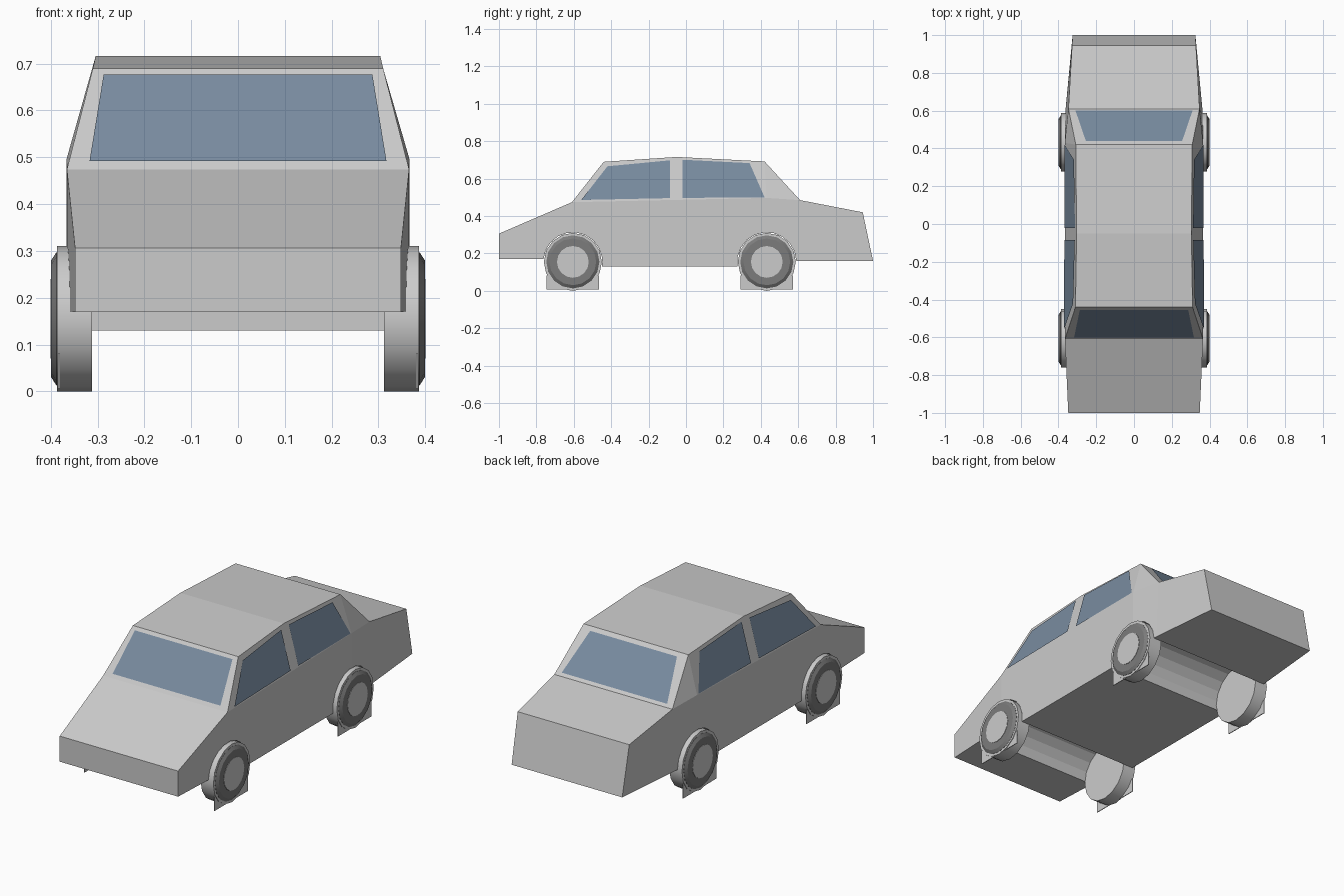
import bpy, bmesh
from math import sin, cos, pi, radians
from mathutils import Vector

if "Cube" in bpy.data.objects:
    bpy.data.objects.remove(bpy.data.objects["Cube"])


def material(name, rgb):
    m = bpy.data.materials.new(name)
    m.diffuse_color = (*rgb, 1)
    m.use_nodes = True
    m.node_tree.nodes["Principled BSDF"].inputs["Base Color"].default_value = m.diffuse_color
    return m


glass = material("glass", (0.19, 0.26, 0.35))
rubber = material("dark_rubber", (0.2, 0.2, 0.2))


def finish(bm, name, mat=None, smooth=False, recalc=True):
    if recalc:
        bmesh.ops.recalc_face_normals(bm, faces=bm.faces)
    me = bpy.data.meshes.new(name)
    bm.to_mesh(me)
    bm.free()
    ob = bpy.data.objects.new(name, me)
    bpy.context.collection.objects.link(ob)
    if mat:
        me.materials.append(mat)
    if smooth:
        bpy.ops.object.select_all(action='DESELECT')
        ob.select_set(True)
        bpy.context.view_layer.objects.active = ob
        bpy.ops.object.shade_smooth_by_angle(angle=radians(30))
    return ob


def interp(table, t):
    for (a, va), (b, vb) in zip(table, table[1:]):
        if t <= b:
            return va + (vb - va) * max(0, t - a) / (b - a)
    return table[-1][1]


def arch(cy, start, end, n=10):
    angles = [radians(start + (end - start) * i / n) for i in range(n + 1)]
    return [(cy + 0.158 * cos(a), 0.155 + 0.158 * sin(a)) for a in angles]


# Lower body: side profile with wheel channels, extruded then tapered in plan
AXLES = {"front": -0.605, "rear": 0.432}
profile = [(-1, .17), (-1, .306), (-.61, .474), (.43, .497), (.61, .485),
           (.945, .42), (1, .16)]
profile += arch(AXLES["rear"], 2, 189) + arch(AXLES["front"], -9, 174.5)
WIDTH = [(-1, .348), (-.61, .3655), (.43, .366), (.61, .362), (.945, .328), (1, .325)]

bm = bmesh.new()
left, right = ([bm.verts.new((s, y, z)) for y, z in profile] for s in (-1, 1))
bm.faces.new(left)
bm.faces.new(right[::-1])
for i in range(len(profile)):
    j = (i + 1) % len(profile)
    bm.faces.new((left[i], right[i], right[j], left[j]))
for y in (-.61, .43, .61):
    bmesh.ops.bisect_plane(bm, geom=bm.verts[:] + bm.edges[:] + bm.faces[:],
                           plane_co=(0, y, 0), plane_no=(0, 1, 0), dist=1e-5)
for v in bm.verts:
    w = interp(WIDTH, v.co.y)
    if 0.6 < v.co.y < 0.7 and v.co.z > 0.4:
        w = 0.347
    v.co.x = w if v.co.x > 0 else -w
finish(bm, "lower_body")

# Cabin: hull of belt line and roof line
bm = bmesh.new()
for x, y, z in [(.3655, -.61, .474), (.366, .43, .497), (.347, .61, .485),
                (.31, -.44, .69), (.304, -.05, .716), (.308, .42, .692)]:
    for s in (-1, 1):
        bm.verts.new((s * x, y, z))
bmesh.ops.convex_hull(bm, input=bm.verts)
bmesh.ops.dissolve_limit(bm, angle_limit=radians(2), verts=bm.verts, edges=bm.edges)
finish(bm, "cabin")


# Window panes, lying just off the cabin faces
def pane(name, pts, outward):
    out = Vector(outward).normalized()
    bm = bmesh.new()
    f = bm.faces.new([bm.verts.new(Vector(p) + out * 0.004) for p in pts])
    f.normal_update()
    if f.normal.dot(out) < 0:
        f.normal_flip()
    finish(bm, name, glass, recalc=False)


def end_pane(name, low, high, outward):
    (wl, yl, zl), (wh, yh, zh) = low, high
    pane(name, [(-wl, yl, zl), (wl, yl, zl), (wh, yh, zh), (-wh, yh, zh)], outward)


end_pane("windshield", (.317, -.597, .49), (.287, -.453, .674), (0, -.784, .62))
end_pane("rear_window", (.31, .598, .498), (.255, .437, .6735), (0, .737, .676))

SIDE_PANES = {
    "front_side_window": [(-.56, .485), (-.42, .665), (-.085, .697), (-.085, .495)],
    "rear_side_window": [(-.02, .496), (-.02, .70), (.34, .682), (.42, .499)],
}
for name, pts in SIDE_PANES.items():
    for s, tag in ((1, "right"), (-1, "left")):
        pane(f"{name}_{tag}",
             [(s * (.367 - (z - .487) * .273), y, z) for y, z in pts], (s, 0, .27))


# Wheels: closed lathed discs around the axle
def lathe(name, prof, side, cy, mat=None, n=16):
    bm = bmesh.new()
    rings = [[bm.verts.new((side * x, cy + r * cos(2 * pi * k / n),
                            .155 + r * sin(2 * pi * k / n))) for k in range(n)]
             for x, r in prof]
    for a, b in zip(rings, rings[1:]):
        for k in range(n):
            m = (k + 1) % n
            bm.faces.new((a[k], a[m], b[m], b[k]))
    bm.faces.new(rings[0])
    bm.faces.new(rings[-1])
    finish(bm, name, mat, smooth=True)


for axle, cy in AXLES.items():
    for s, tag in ((1, "right"), (-1, "left")):
        lathe(f"{axle}_tire_{tag}", [(.312, .155), (.387, .155)], s, cy)
        lathe(f"{axle}_sidewall_{tag}",
              [(.36, .142), (.388, .142), (.399, .125), (.399, .1)], s, cy, rubber)
        lathe(f"{axle}_hub_{tag}", [(.37, .085), (.401, .085)], s, cy)
        # Small squared plate behind the lower half of the tire
        bm = bmesh.new()
        bmesh.ops.create_cube(bm, size=1)
        bmesh.ops.scale(bm, vec=(.004, .28, .075), verts=bm.verts)
        bmesh.ops.translate(bm, vec=(s * .382, cy, .0435), verts=bm.verts)
        finish(bm, f"{axle}_wheel_plate_{tag}")
